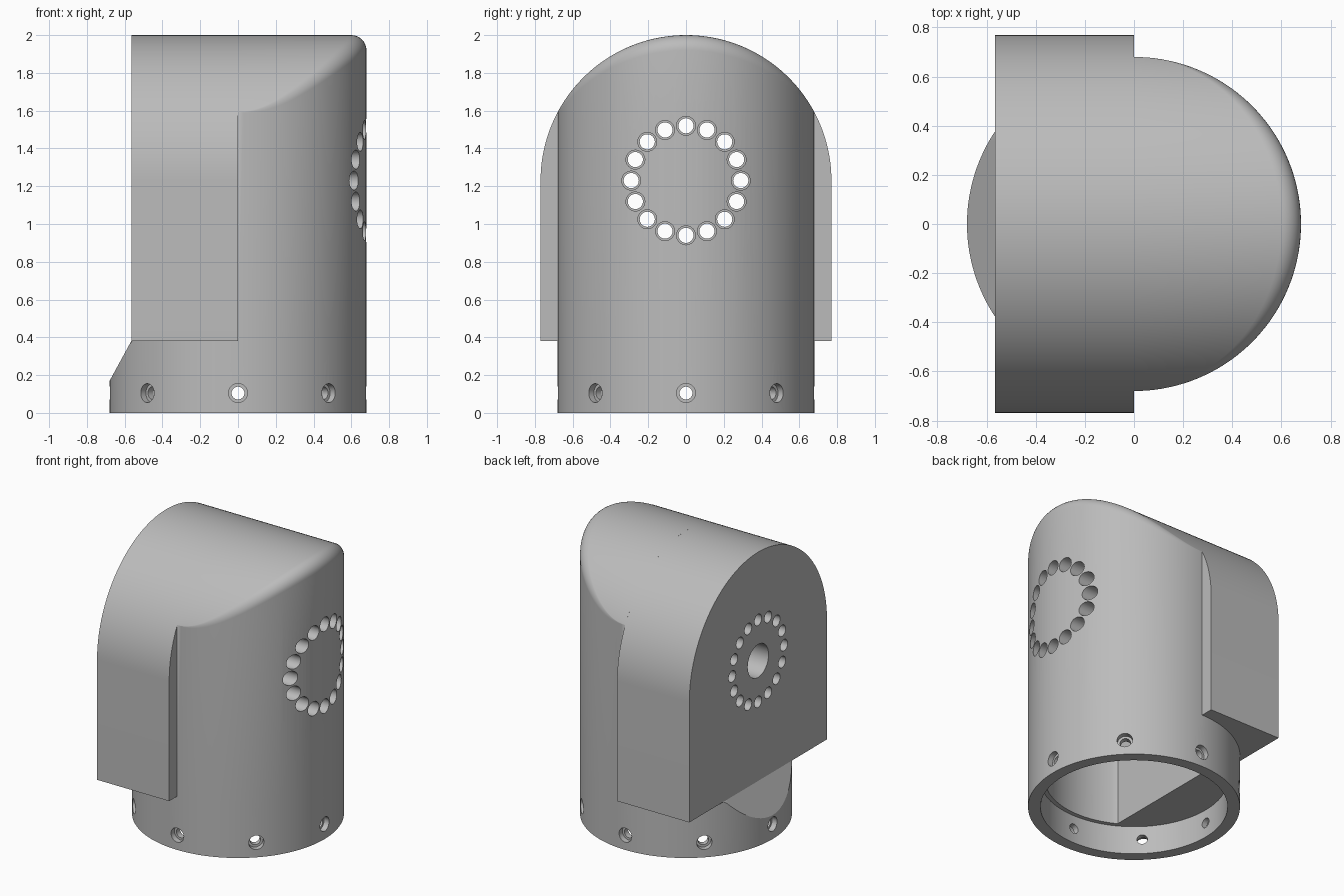
import bpy, bmesh, math
from mathutils import Matrix, Vector

cube = bpy.data.objects.get("Cube")
if cube:
    bpy.data.objects.remove(cube, do_unlink=True)

R = 0.68            # outer tube radius
ARCH = 0.77         # radius of the arched top
AXIS = 1.23         # height of the arch centre
BACK = 0.565        # flat back plane at x = -BACK
STEP = 0.38         # underside of the arched block
STATIONS = 72

grey = bpy.data.materials.new("plain grey")
grey.use_nodes = True
grey.diffuse_color = (0.5, 0.5, 0.5, 1)
grey.node_tree.nodes["Principled BSDF"].inputs["Base Color"].default_value = grey.diffuse_color


def loft(bm, sections, cap=True, matrix=Matrix()):
    """Skin a row of closed sections that have equal point counts."""
    rows = [[bm.verts.new(matrix @ Vector(p)) for p in s] for s in sections]
    for a, b in zip(rows, rows[1:]):
        for i in range(len(a)):
            j = (i + 1) % len(a)
            bm.faces.new((a[i], a[j], b[j], b[i]))
    if cap:
        bm.faces.new(rows[0])
        bm.faces.new(rows[-1])


def finish(name, bm):
    bmesh.ops.remove_doubles(bm, verts=bm.verts[:], dist=1e-5)
    bmesh.ops.recalc_face_normals(bm, faces=bm.faces[:])
    mesh = bpy.data.meshes.new(name)
    bm.to_mesh(mesh)
    bm.free()
    obj = bpy.data.objects.new(name, mesh)
    bpy.context.collection.objects.link(obj)
    return obj


def rod(bm, rings, matrix):
    """Stepped round rod along local x from (distance, radius) pairs."""
    turn = [i * math.tau / 32 for i in range(32)]
    loft(bm, [[(d, r * math.cos(a), r * math.sin(a)) for a in turn] for d, r in rings],
         True, matrix)


def slices(radius):
    """Half-chord and y of slices across a round tube."""
    for k in range(STATIONS + 1):
        a = math.pi * (k / STATIONS - 0.5)
        yield radius * math.cos(a), radius * math.sin(a), math.cos(a)


def arch_z(y, radius):
    return AXIS + math.sqrt(radius * radius - y * y)


# Tube body: arched, filleted front half and low chamfered rear half
sections = []
for x, y, c in slices(R):
    top, t = arch_z(y, ARCH), 0.08 * c
    fillet = [(x - t + t * math.cos(a), top - t + t * math.sin(a))
              for a in (i * math.pi / 16 for i in range(9))]
    rear = min(x, BACK)
    slope_z = STEP - (x - rear) * 1.83
    outline = [(-x, 0), (x, 0), (x, STEP)] + fillet + [
        (0, top), (0, STEP), (-rear, STEP), (-x, slope_z)]
    sections.append([(px, y, pz) for px, pz in outline])
bm = bmesh.new()
loft(bm, sections, cap=False)
body = finish("tube_body", bm)

# Arched block on the rear half
arch = [(ARCH * math.cos(a), AXIS + ARCH * math.sin(a))
        for a in (i * math.pi / STATIONS for i in range(STATIONS + 1))]
arch += [(-ARCH, STEP), (ARCH, STEP)]
bm = bmesh.new()
loft(bm, [[(x, y, z) for y, z in arch] for x in (-BACK, 0)])
block = finish("arched_block", bm)

# Cutter: D-shaped inner cavity
sections = []
for x, y, c in slices(0.57):
    top, rear = arch_z(y, 0.67), min(x, 0.28)
    sections.append([(-rear, y, 0.1), (x, y, 0.1), (x, y, top), (-rear, y, top)])
bm = bmesh.new()
loft(bm, sections, cap=False)
cavity = finish("cavity_cutter", bm)

# Cutter: wider round socket at the bottom
bm = bmesh.new()
bmesh.ops.create_cone(bm, cap_ends=True, segments=128, radius1=0.6, radius2=0.6,
                      depth=0.4, matrix=Matrix.Translation((0, 0, 0)))
socket = finish("socket_cutter", bm)

# Cutter: ring of holes, centre hole and screw holes
bm = bmesh.new()
for i in range(16):
    a = i * math.tau / 16
    rod(bm, [(-0.8, 0.04), (0.1, 0.04), (0.1, 0.05), (0.8, 0.05)],
        Matrix.Translation((0, 0.29 * math.cos(a), AXIS + 0.29 * math.sin(a))))
rod(bm, [(-0.8, 0.117), (-0.1, 0.117)], Matrix.Translation((0, 0, AXIS)))
for i in range(8):
    rod(bm, [(0.5, 0.034), (0.64, 0.034), (0.64, 0.05), (0.8, 0.05)],
        Matrix.Translation((0, 0, 0.105)) @ Matrix.Rotation(i * math.tau / 8, 4, "Z"))
holes = finish("hole_cutter", bm)

# Cut both parts, then shade and colour them
cutters = (cavity, socket, holes)
for part in (body, block):
    bpy.ops.object.select_all(action="DESELECT")
    part.select_set(True)
    bpy.context.view_layer.objects.active = part
    for cutter in cutters:
        if part is block and cutter is socket:
            continue
        mod = part.modifiers.new(cutter.name, "BOOLEAN")
        mod.operation = "DIFFERENCE"
        mod.solver = "EXACT"
        mod.object = cutter
        bpy.ops.object.modifier_apply(modifier=mod.name)
    part.data.materials.clear()
    part.data.materials.append(grey)
    for face in part.data.polygons:
        face.material_index = 0
    bpy.ops.object.shade_smooth_by_angle(angle=math.radians(20))

for cutter in cutters:
    bpy.data.objects.remove(cutter, do_unlink=True)
